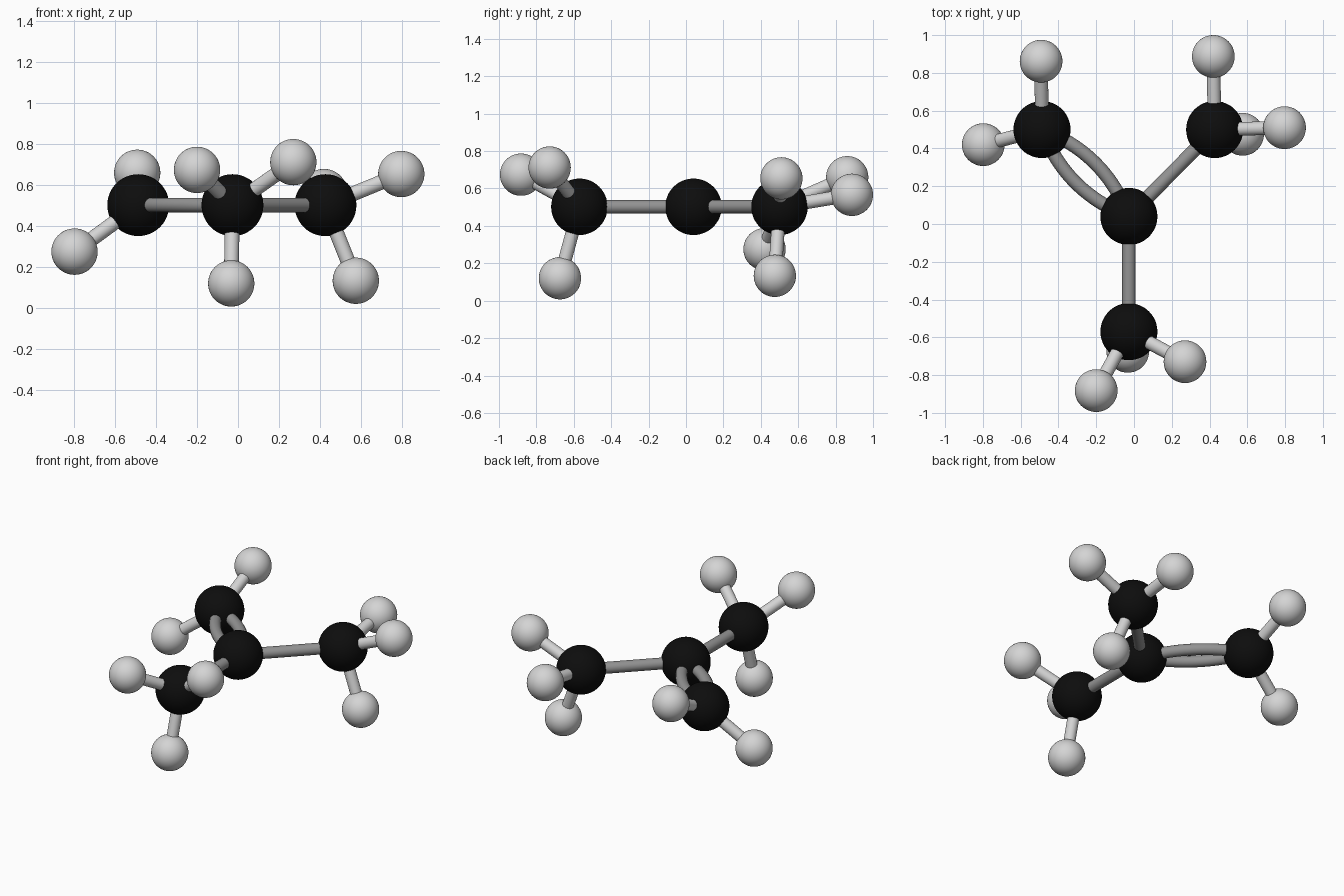
import bpy
from mathutils import Vector

if "Cube" in bpy.data.objects:
    bpy.data.objects.remove(bpy.data.objects["Cube"])


def material(name, value):
    m = bpy.data.materials.new(name)
    m.diffuse_color = (value, value, value, 1)
    m.use_nodes = True
    m.node_tree.nodes["Principled BSDF"].inputs["Base Color"].default_value = m.diffuse_color
    return m


BLACK = material("carbon black", 0.004)
GREY = material("bond grey", 0.29)
LIGHT = material("hydrogen light grey", 0.66)


def finish(name, mat):
    ob = bpy.context.object
    ob.name = name
    ob.data.materials.append(mat)
    bpy.ops.object.shade_smooth_by_angle()


def atom(name, pos, radius, mat):
    bpy.ops.mesh.primitive_uv_sphere_add(segments=48, ring_count=24, radius=radius, location=pos)
    finish(name, mat)


def bond(name, a, b, mat, radius=0.036):
    a, b = Vector(a), Vector(b)
    d = b - a
    bpy.ops.mesh.primitive_cylinder_add(vertices=32, radius=radius, depth=d.length, location=(a + b) / 2)
    bpy.context.object.rotation_euler = d.to_track_quat('Z', 'Y').to_euler()
    finish(name, mat)


def curved_bond(name, a, b, bulge, mat, radius=0.036):
    # one half of the double bond, bowed sideways in the horizontal plane
    a, b = Vector(a), Vector(b)
    side = (b - a).cross(Vector((0, 0, 1))).normalized() * bulge
    cu = bpy.data.curves.new(name, 'CURVE')
    cu.dimensions = '3D'
    cu.bevel_depth = radius
    cu.bevel_resolution = 6
    sp = cu.splines.new('POLY')
    n = 24
    sp.points.add(n)
    for i in range(n + 1):
        t = i / n
        sp.points[i].co = (*(a.lerp(b, t) + side * 4 * t * (1 - t)), 1)
    sp.use_smooth = True
    ob = bpy.data.objects.new(name, cu)
    bpy.context.collection.objects.link(ob)
    cu.materials.append(mat)


Z = 0.502
CENTRE = (-0.027, 0.04, Z)
# outer carbons with the hydrogens attached to each
groups = {
    "double": ((-0.487, 0.50, Z), [(-0.492, 0.862, 0.66), (-0.798, 0.42, 0.275)]),
    "right": ((0.427, 0.50, Z), [(0.42, 0.887, 0.566), (0.797, 0.51, 0.654), (0.575, 0.475, 0.133)]),
    "front": ((-0.027, -0.57, Z), [(-0.20, -0.882, 0.674), (0.27, -0.729, 0.712), (-0.033, -0.674, 0.12)]),
}

atom("centre_carbon", CENTRE, 0.151, BLACK)
for key, (carbon, hydrogens) in groups.items():
    atom(key + "_carbon", carbon, 0.151, BLACK)
    # carbon to carbon bonds
    if key == "double":
        for s in (-1, 1):
            curved_bond("double_bond", carbon, CENTRE, s * 0.073, GREY)
    else:
        bond(key + "_carbon_bond", CENTRE, carbon, GREY)
    # hydrogens and their bonds
    for h in hydrogens:
        atom(key + "_hydrogen", h, 0.113, LIGHT)
        bond(key + "_hydrogen_bond", carbon, h, LIGHT)
